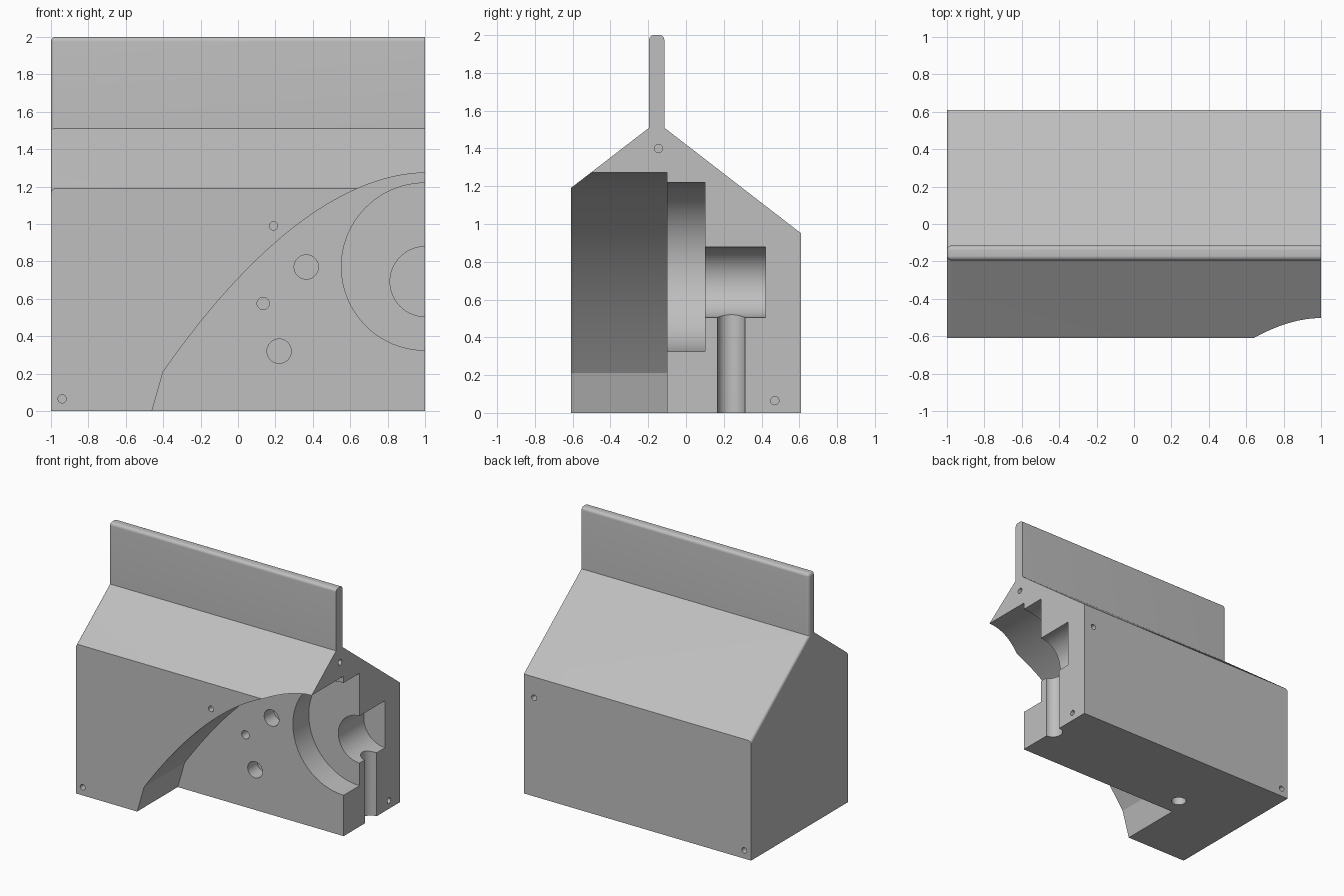
import bpy, bmesh, math
from mathutils import Vector, Matrix

if "Cube" in bpy.data.objects:
    bpy.data.objects.remove(bpy.data.objects["Cube"])

grey = bpy.data.materials.new("plain grey")
grey.use_nodes = True
colour = (0.52, 0.52, 0.52, 1)
grey.diffuse_color = colour
grey.node_tree.nodes["Principled BSDF"].inputs["Base Color"].default_value = colour


def to_object(name, bm):
    bmesh.ops.recalc_face_normals(bm, faces=bm.faces[:])
    mesh = bpy.data.meshes.new(name)
    bm.to_mesh(mesh)
    bm.free()
    ob = bpy.data.objects.new(name, mesh)
    bpy.context.collection.objects.link(ob)
    return ob


def prism(points, offset):
    """Extrude a closed outline of 3D points along an offset."""
    bm = bmesh.new()
    face = bm.faces.new([bm.verts.new(p) for p in points])
    new = bmesh.ops.extrude_face_region(bm, geom=[face])["geom"]
    bmesh.ops.translate(bm, vec=offset,
                        verts=[v for v in new if isinstance(v, bmesh.types.BMVert)])
    return bm


def round_edges(bm, rule, radius):
    """Round the edges whose midpoint and direction satisfy a rule."""
    edges = []
    for e in bm.edges:
        a, b = e.verts[0].co, e.verts[1].co
        if rule((a + b) / 2, (b - a).normalized()):
            edges.append(e)
    bmesh.ops.bevel(bm, geom=edges, offset=radius, segments=8,
                    profile=0.5, affect='EDGES', clamp_overlap=True)


def combine(target, other, operation):
    mod = target.modifiers.new(operation, 'BOOLEAN')
    mod.operation = operation
    mod.solver = 'EXACT'
    mod.object = other
    bpy.context.view_layer.objects.active = target
    bpy.ops.object.modifier_apply(modifier=mod.name)
    bpy.data.objects.remove(other)


def drill(target, start, end, radius, sides=32):
    """Cut a round hole from one point to another."""
    start, end = Vector(start), Vector(end)
    axis = end - start
    bm = bmesh.new()
    place = Matrix.Translation((start + end) / 2) @ axis.to_track_quat('Z', 'Y').to_matrix().to_4x4()
    bmesh.ops.create_cone(bm, cap_ends=True, segments=sides, radius1=radius,
                          radius2=radius, depth=axis.length, matrix=place)
    combine(target, to_object("hole_cutter", bm), 'DIFFERENCE')


# Housing with sloped shoulders, rounded along the slopes at one end
outline = [(-0.61, 0), (0.61, 0), (0.61, 0.95), (-0.115, 1.51), (-0.195, 1.51), (-0.61, 1.19)]
bm = prism([(-1, y, z) for y, z in outline], (2, 0, 0))
round_edges(bm, lambda m, d: m.x < -0.99 and abs(d.y) > 0.1 and abs(d.z) > 0.1, 0.055)
housing = to_object("housing", bm)

# Upright fin along the ridge
bm = prism([(-1, y, z) for y, z in [(-0.195, 1.42), (-0.115, 1.42), (-0.115, 2), (-0.195, 2)]],
           (2, 0, 0))
round_edges(bm, lambda m, d: m.z > 1.5 and m.x < 0.9, 0.025)
combine(housing, to_object("fin", bm), 'UNION')

# Arched recess in the front
steps = 32
arch = [(1.2, -0.1), (-0.489, -0.1), (-0.40, 0.21)]
for i in range(1, steps + 1):
    dx = 1.4 * (1 - i / steps)
    arch.append((1 - dx, 1.273 - 0.565 * dx ** 1.877))
arch.append((1.2, 1.273))
bm = prism([(x, -0.8, z) for x, z in arch], (0, 0.7, 0))
combine(housing, to_object("arch_cutter", bm), 'DIFFERENCE')

# Disc pocket, shaft pocket and vertical channel on the open end
drill(housing, (1, -0.2, 0.772), (1, 0.10, 0.772), 0.447, 96)
drill(housing, (1, 0, 0.692), (1, 0.42, 0.692), 0.187, 64)
drill(housing, (1, 0.24, -0.1), (1, 0.24, 0.6), 0.073, 48)

# Blind holes in the recessed plate
for x, z, r in [(0.365, 0.77, 0.065), (0.22, 0.32, 0.065), (0.135, 0.575, 0.033)]:
    drill(housing, (x, -0.2, z), (x, 0.02, z), r)

# Small pin holes in the front, back and open end
pin = 0.022
for x, z in [(0.19, 0.99), (-0.94, 0.065)]:
    drill(housing, (x, -0.7, z), (x, -0.51, z), pin)
for x, z in [(0.91, 0.785), (-0.94, 0.065)]:
    drill(housing, (x, 0.7, z), (x, 0.51, z), pin)
for y, z in [(-0.145, 1.4), (0.47, 0.065)]:
    drill(housing, (1.1, y, z), (0.9, y, z), pin)

# Hole in the underside
drill(housing, (-0.395, 0.053, -0.1), (-0.395, 0.053, 0.15), 0.055)

# Finish
housing.data.materials.clear()
housing.data.materials.append(grey)
for p in housing.data.polygons:
    p.material_index = 0
for ob in bpy.context.selected_objects:
    ob.select_set(False)
housing.select_set(True)
bpy.context.view_layer.objects.active = housing
bpy.ops.object.shade_smooth_by_angle(angle=math.radians(15))
